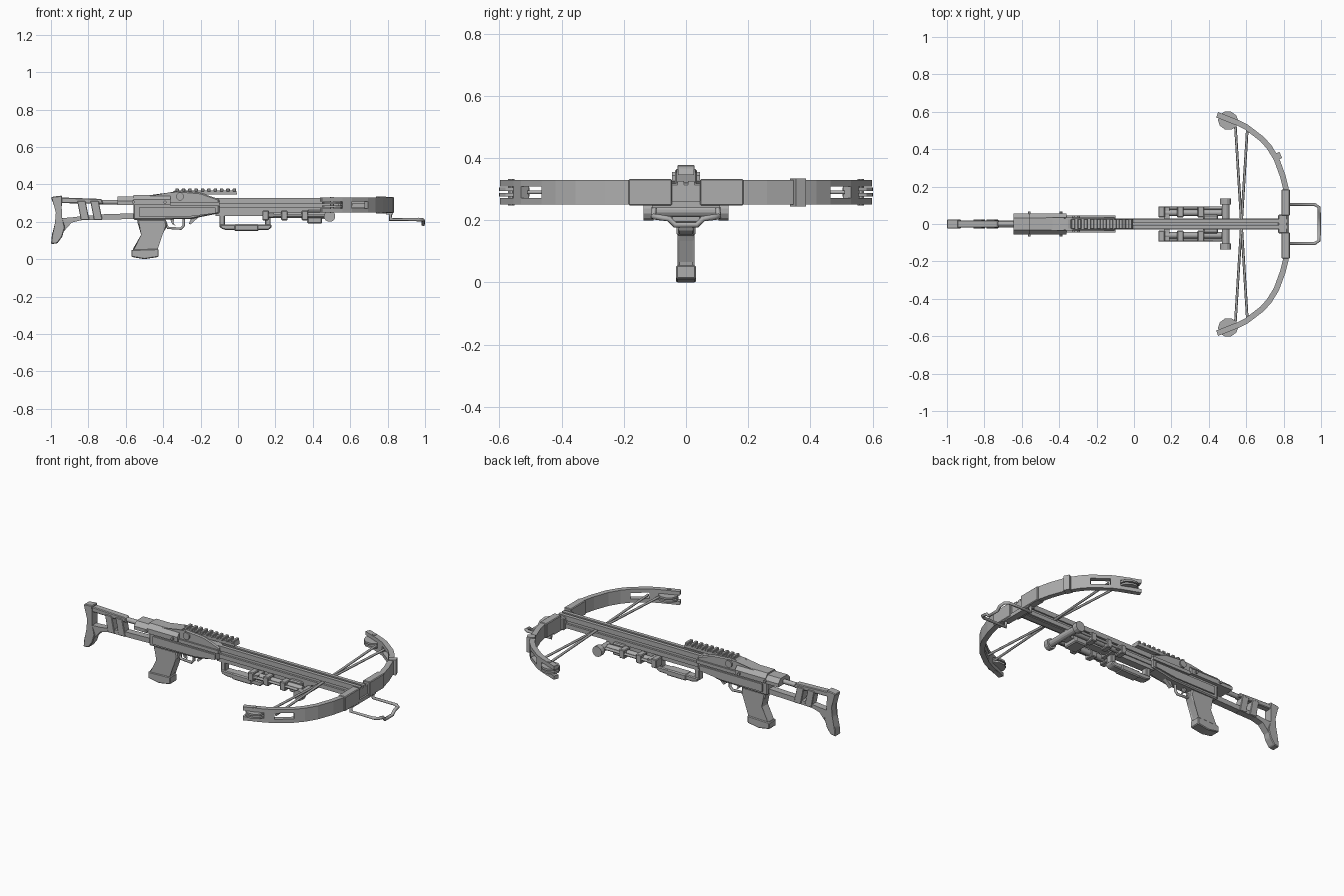
import bpy, bmesh, math
from mathutils import Vector

cube = bpy.data.objects.get("Cube")
if cube:
    bpy.data.objects.remove(cube, do_unlink=True)

GREY = (0.42, 0.42, 0.42, 1)
grey = bpy.data.materials.new("plain_grey")
grey.use_nodes = True
grey.diffuse_color = GREY
grey.node_tree.nodes["Principled BSDF"].inputs["Base Color"].default_value = GREY


def finish(name, bm, bevel=0):
    if bevel:
        bmesh.ops.bevel(bm, geom=bm.edges[:], offset=bevel, segments=1, affect='EDGES')
    bmesh.ops.recalc_face_normals(bm, faces=bm.faces[:])
    mesh = bpy.data.meshes.new(name)
    bm.to_mesh(mesh)
    bm.free()
    mesh.materials.append(grey)
    ob = bpy.data.objects.new(name, mesh)
    bpy.context.collection.objects.link(ob)
    return ob


def prism(name, pts, axis, lo, hi, bevel=0):
    """Extrude a flat outline along an axis; points use the other two axes in order."""
    def put(p, d):
        return {'x': (d, *p), 'y': (p[0], d, p[1]), 'z': (*p, d)}[axis]
    bm = bmesh.new()
    rings = [[bm.verts.new(put(p, d)) for p in pts] for d in (lo, hi)]
    n = len(pts)
    bm.faces.new(rings[0])
    bm.faces.new(rings[1])
    for i in range(n):
        j = (i + 1) % n
        bm.faces.new((rings[0][i], rings[0][j], rings[1][j], rings[1][i]))
    return finish(name, bm, bevel)


def box(name, x, y, z, bevel=0):
    return prism(name, [(x[0], z[0]), (x[1], z[0]), (x[1], z[1]), (x[0], z[1])], 'y', *y, bevel)


def disc(name, c, r, lo, hi, axis, sides=12):
    pts = [(c[0] + r * math.cos(math.tau * (i + .5) / sides),
            c[1] + r * math.sin(math.tau * (i + .5) / sides)) for i in range(sides)]
    return prism(name, pts, axis, lo, hi)


def rod(name, pts, r, closed=False):
    """Faceted rod that follows a path."""
    cu = bpy.data.curves.new(name, 'CURVE')
    cu.dimensions = '3D'
    cu.bevel_depth = r
    cu.bevel_resolution = 1
    cu.use_fill_caps = True
    sp = cu.splines.new('POLY')
    sp.points.add(len(pts) - 1)
    for p, co in zip(sp.points, pts):
        p.co = (*co, 1)
    sp.use_cyclic_u = closed
    tmp = bpy.data.objects.new(name, cu)
    bpy.context.collection.objects.link(tmp)
    bpy.context.view_layer.update()
    bm = bmesh.new()
    bm.from_mesh(tmp.to_mesh())
    tmp.to_mesh_clear()
    bpy.data.objects.remove(tmp, do_unlink=True)
    return finish(name, bm)


def span(a, s):
    return sorted((a[0] * s, a[1] * s))


# Shoulder stock
prism("butt_plate", [(-1, .33), (-.985, .335), (-.94, .34), (-.945, .22), (-.925, .17), (-.94, .12),
                     (-.965, .085), (-1, .08), (-.995, .13), (-.975, .19), (-.97, .25)], 'y', -.025, .025, .004)
prism("stock_top_rail", [(-.95, .30), (-.95, .33), (-.73, .322), (-.72, .295)], 'y', -.02, .02, .004)
prism("stock_lower_rail", [(-.95, .22), (-.93, .15), (-.89, .195), (-.84, .208), (-.56, .215),
                           (-.56, .245), (-.72, .24), (-.85, .228), (-.9, .222)], 'y', -.02, .02)
for i, x in enumerate((-.86, -.79)):
    prism(f"stock_web_{i}", [(x, .31), (x + .045, .31), (x + .065, .21), (x + .02, .21)], 'y', -.024, .024, .003)
rod("stock_tube", [(-.74, 0, .305), (-.6, 0, .305)], .014)

# Receiver and rear cover
prism("receiver", [(-.56, .33), (-.37, .35), (-.32, .365), (-.2, .355), (-.1, .32), (-.1, .245),
                   (-.25, .215), (-.56, .21)], 'y', -.036, .036, .006)
prism("rear_cover", [(-.055, .29), (-.055, .318), (-.032, .343), (.032, .343), (.055, .318), (.055, .29)],
      'x', -.56, -.36)
prism("rear_cover_hood", [(-.055, .29), (-.055, .31), (-.032, .334), (.032, .334), (.055, .31), (.055, .29)],
      'x', -.645, -.56)
for s, side in ((1, "left"), (-1, "right")):
    prism(f"receiver_panel_{side}", [(-.53, .275), (-.12, .275), (-.12, .245), (-.26, .228), (-.53, .228)],
          'y', *span((.03, .045), s))
    box(f"receiver_rib_{side}", (-.36, -.1), span((.03, .046), s), (.285, .305))
    for x in (-.56, -.39):
        disc(f"cover_pin_{side}", (x, .305), .008, *span((.04, .066), s), 'y', 8)
    disc(f"sight_knob_{side}", (-.31, .335), .022, *span((.03, .045), s), 'y', 8)

# Sight rail with teeth
prism("sight_rail", [(-.36, .35), (-.34, .366), (-.01, .366), (-.005, .346), (-.17, .346), (-.2, .335), (-.34, .335)],
      'y', -.025, .025)
for i in range(10):
    x = -.335 + i * .034
    box(f"rail_tooth_{i}", (x, x + .019), (-.028, .028), (.362, .378), .003)

# Barrel with a bolt groove
box("barrel_core", (-.12, .82), (-.018, .018), (.25, .308))
for s, side in ((1, "left"), (-1, "right")):
    box(f"barrel_top_rail_{side}", (-.12, .82), span((.006, .027), s), (.297, .326))
    box(f"barrel_side_strip_{side}", (-.12, .8), span((.015, .03), s), (.255, .28))
box("barrel_under_rail", (-.12, .45), (-.024, .024), (.232, .256))

# Pistol grip, trigger and guard
prism("pistol_grip", [(-.54, .215), (-.385, .215), (-.38, .175), (-.4, .14), (-.435, .06), (-.43, .015),
                      (-.5, .005), (-.56, .015), (-.565, .05), (-.51, .13), (-.535, .185)], 'y', -.028, .028, .007)
prism("grip_base", [(-.425, .055), (-.425, .012), (-.5, 0), (-.57, .012), (-.57, .05)], 'y', -.032, .032, .004)
rod("trigger_guard", [(-.39, 0, .2), (-.375, 0, .167), (-.305, 0, .163), (-.29, 0, .18), (-.29, 0, .22)], .008)
prism("trigger", [(-.365, .22), (-.34, .22), (-.345, .195), (-.335, .178), (-.352, .188)], 'y', -.008, .008)
prism("release_lever", [(-.25, .22), (-.21, .225), (-.255, .185), (-.262, .19)], 'y', -.012, .012)

# Fore handle
prism("fore_handle_bar", [(-.1, .185), (-.09, .163), (-.06, .155), (.16, .155), (.18, .17), (.18, .185)],
      'y', -.026, .026, .005)
for x in (-.1, .145):
    box("fore_handle_post", (x, x + .03), (-.02, .02), (.17, .24), .004)
box("fore_handle_grip", (-.02, .11), (-.03, .03), (.15, .187), .006)

# Folded support legs and cross tube
box("leg_pivot", (.37, .45), (-.05, .05), (.19, .262), .006)
disc("cross_tube", (.49, .23), .02, -.12, .12, 'y')
box("cross_bracket", (.44, .5), (-.03, .03), (.215, .255))
for s, side in ((1, "left"), (-1, "right")):
    disc(f"cross_tube_cap_{side}", (.49, .23), .031, *span((.105, .136), s), 'y')
    rod(f"folded_leg_{side}", [(.13, s * .06, .235), (.47, s * .06, .235)], .018)
    rod(f"leg_strut_{side}", [(.13, s * .085, .235), (.47, s * .085, .235)], .008)
    for x in (.13, .23, .34):
        box(f"leg_clamp_{side}", (x, x + .035), span((.035, .094), s), (.208, .26), .004)
box("leg_cross_brace", (.16, .19), (-.09, .09), (.225, .25))

# Bow limbs: outer edge runs from the middle to the tip
OUTER = [Vector(p) for p in ((.83, .045), (.83, .12), (.827, .19), (.81, .26), (.775, .355),
                             (.735, .42), (.695, .465), (.61, .53), (.56, .555), (.45, .598))]


def limb_piece(name, a, b, z0, z1, s, thick=.03):
    path = OUTER[a:b + 1]
    inner = []
    for i in range(a, b + 1):
        d = (OUTER[min(i + 1, len(OUTER) - 1)] - OUTER[max(i - 1, 0)]).normalized()
        inner.append(OUTER[i] + Vector((-d.y, d.x)) * thick)
    prism(name, [(p.x, p.y * s) for p in path + inner[::-1]], 'z', z0, z1)


for s, side in ((1, "left"), (-1, "right")):
    limb_piece(f"limb_{side}", 0, 6, .25, .33, s)
    limb_piece(f"limb_bridge_{side}", 7, 8, .25, .33, s)
    for z0, z1, level in ((.25, .272, "lower"), (.308, .33, "upper")):
        limb_piece(f"limb_window_{level}_{side}", 6, 7, z0, z1, s)
        limb_piece(f"limb_prong_{level}_{side}", 8, 9, z0, z1, s)
    box(f"limb_root_{side}", (.788, .834), span((.045, .185), s), (.247, .333), .004)
    # Cam wheels and axle
    for z in (.276, .294):
        cam = disc(f"cam_{side}", (0, 0), .05, z, z + .011, 'z', 10)
        cam.scale.x = 1.1
        cam.location = (.503, s * .553, 0)
        cam.rotation_euler.z = -s * .35
    disc(f"cam_axle_{side}", (.503, s * .562), .012, .247, .333, 'z', 8)
    # Crossing string
    rod(f"string_{side}", [(.542, s * .525, .29), (.606, -s * .51, .29)], .007)
limb_collar = box("limb_collar", (-.022, .022), (-.018, .018), (.245, .335))
limb_collar.location = (.765, .36, 0)
limb_collar.rotation_euler.z = math.radians(25)
box("bow_riser", (.77, .82), (-.05, .05), (.245, .318), .005)

# Foot stirrup
half = [(.815, .1, .26), (.815, .105, .212), (.965, .105, .212), (.988, .09, .21), (.99, .055, .205), (.99, .035, .185)]
rod("foot_stirrup", half + [(x, -y, z) for x, y, z in half[::-1]], .0095)
box("stirrup_mount", (.79, .83), (-.11, .11), (.24, .262))
